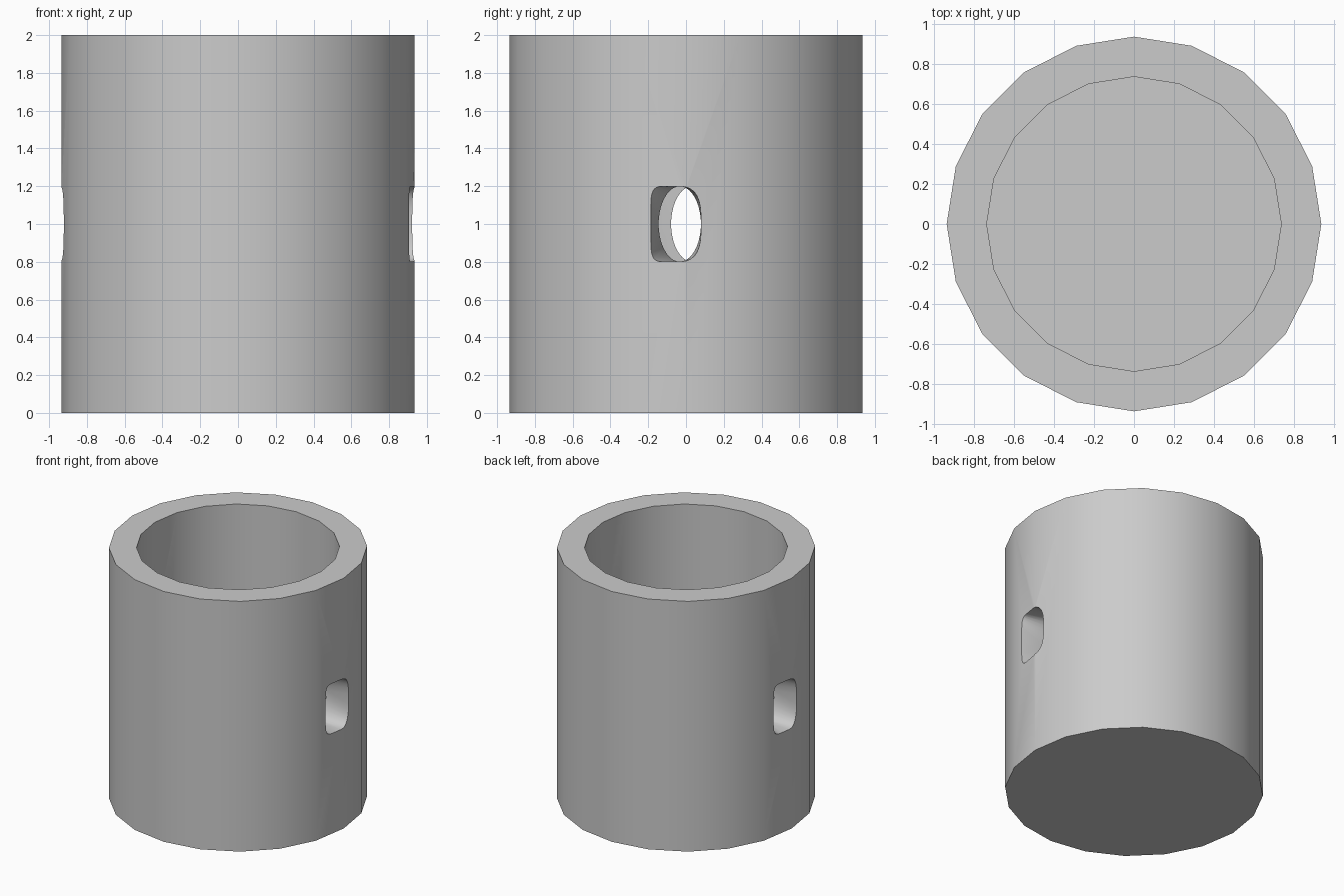
import bpy, bmesh
from math import sin, cos, pi, copysign

cube = bpy.data.objects.get("Cube")
if cube:
    bpy.data.objects.remove(cube, do_unlink=True)

HEIGHT, OUTER, INNER, FLOOR, SIDES = 2.0, 0.935, 0.735, 0.2, 20

grey = bpy.data.materials.new("plain_grey")
grey.use_nodes = True
colour = (0.6, 0.6, 0.6, 1)
grey.diffuse_color = colour
grey.node_tree.nodes["Principled BSDF"].inputs["Base Color"].default_value = colour


def loft(name, rings):
    """Skin a list of closed rings and cap both ends."""
    bm = bmesh.new()
    loops = [[bm.verts.new(p) for p in ring] for ring in rings]
    n = len(loops[0])
    for a, b in zip(loops, loops[1:]):
        for i in range(n):
            j = (i + 1) % n
            bm.faces.new((a[i], a[j], b[j], b[i]))
    bm.faces.new(loops[0][::-1])
    bm.faces.new(loops[-1])
    bmesh.ops.recalc_face_normals(bm, faces=bm.faces[:])
    mesh = bpy.data.meshes.new(name)
    bm.to_mesh(mesh)
    bm.free()
    mesh.materials.append(grey)
    obj = bpy.data.objects.new(name, mesh)
    bpy.context.collection.objects.link(obj)
    return obj


def circle(radius, z):
    steps = [2 * pi * i / SIDES for i in range(SIDES)]
    return [(radius * cos(t), radius * sin(t), z) for t in steps]


def opening(x, centre, half, left_power, right_power, side):
    """Rounded outline of the side hole at distance x from the middle."""
    ring = []
    for i in range(32):
        t = 2 * pi * (i + 0.5) / 32
        c, s = cos(t), sin(t)
        e = 2 / (right_power if c > 0 else left_power)
        y = centre + half * copysign(abs(c) ** e, c)
        ring.append((side * x, side * y, 1 + 0.2 * copysign(abs(s) ** e, s)))
    return ring


# Cup body with a closed floor
cup = loft("cup_body", [circle(OUTER, 0), circle(OUTER, HEIGHT),
                        circle(INNER, HEIGHT), circle(INNER, FLOOR)])

# Two opposite side holes, flared sideways towards the outside
bpy.context.view_layer.objects.active = cup
for side in (1, -1):
    wide, narrow = (-0.055, 0.135, 7, 3), (-0.033, 0.112, 2, 2)
    cutter = loft("hole_cutter", [opening(1.1, *wide, side), opening(0.92, *wide, side),
                                  opening(0.73, *narrow, side), opening(0.5, *narrow, side)])
    cutter.hide_render = True
    cut = cup.modifiers.new("side_hole", "BOOLEAN")
    cut.operation, cut.solver, cut.object = "DIFFERENCE", "EXACT", cutter
    bpy.ops.object.modifier_apply(modifier=cut.name)
    bpy.data.objects.remove(cutter, do_unlink=True)

# Smooth walls, crisp rims
bpy.ops.object.select_all(action="DESELECT")
cup.select_set(True)
bpy.ops.object.shade_smooth_by_angle(angle=pi / 6)
